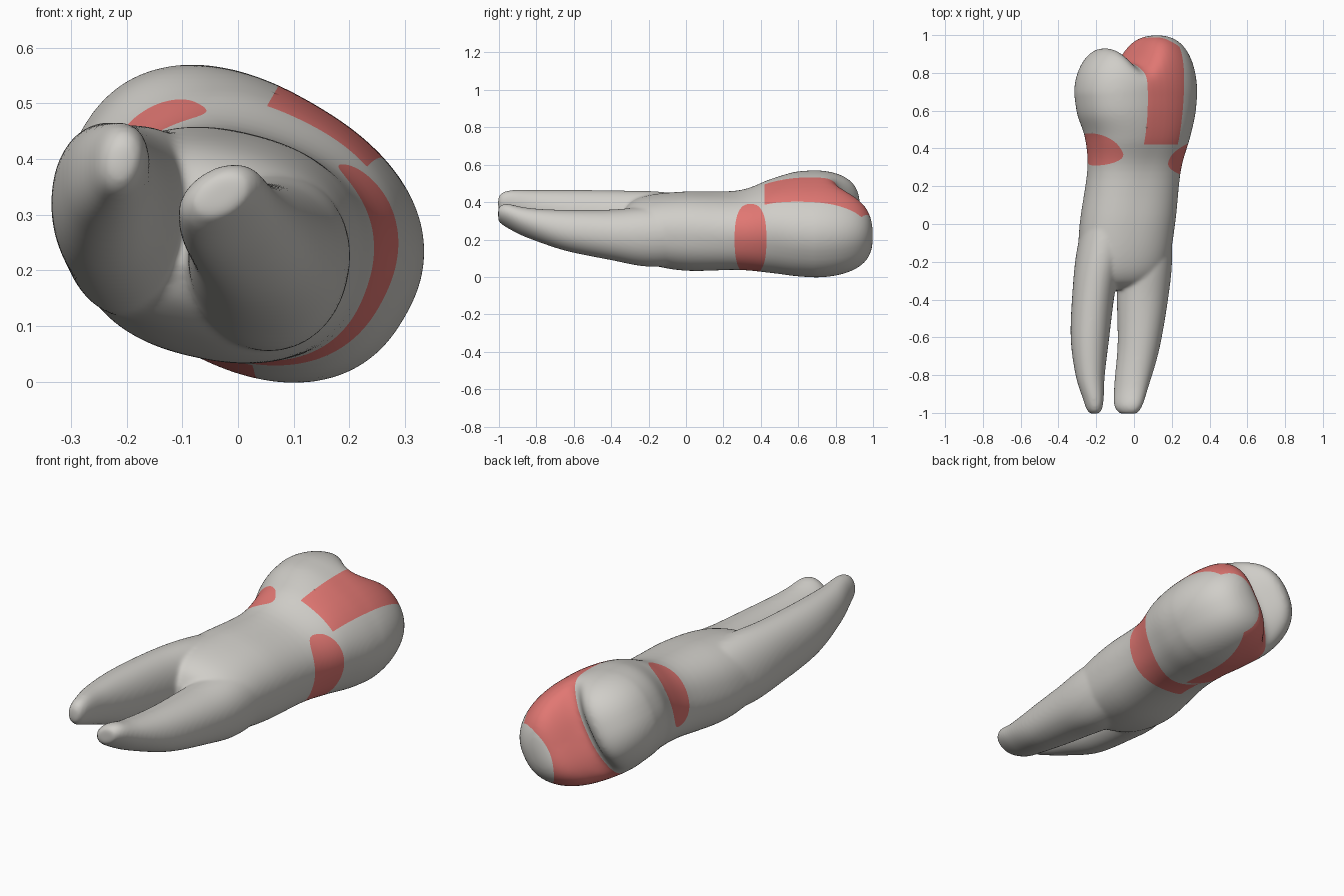
import bpy
import bmesh
from math import cos, sin, pi, exp, copysign, radians
from mathutils import Vector

cube = bpy.data.objects.get("Cube")
if cube:
    bpy.data.objects.remove(cube, do_unlink=True)

# Crown axes: ACROSS runs from cusp to cusp, ALONG follows the groove
ACROSS = Vector((0.866, 0, -0.5))
ALONG = Vector((0.5, 0, 0.866))
CENTER = Vector((0, 0, 0.285))
SEGMENTS = 64


def material(name, color):
    mat = bpy.data.materials.new(name)
    mat.use_nodes = True
    mat.diffuse_color = (*color, 1)
    bsdf = mat.node_tree.nodes["Principled BSDF"]
    bsdf.inputs["Base Color"].default_value = (*color, 1)
    bsdf.inputs["Roughness"].default_value = 0.6
    return mat


def smooth_rings(rings, steps=6):
    """Catmull-Rom interpolation of the ring data."""
    pts = [rings[0]] + rings + [rings[-1]]
    out = []
    for p, q, r, s in zip(pts, pts[1:], pts[2:], pts[3:]):
        for i in range(steps):
            t = i / steps
            out.append([0.5 * (2 * b + (c - a) * t
                               + (2 * a - 5 * b + 4 * c - d) * t * t
                               + (3 * b - a - 3 * c + d) * t ** 3)
                        for a, b, c, d in zip(p, q, r, s)])
    return out + [rings[-1]]


def outline(ring, power, scale=1.0):
    y, x, z, a, b, tilt = ring
    ct, st = cos(radians(tilt)), sin(radians(tilt))
    points = []
    for i in range(SEGMENTS):
        c, s = cos(2 * pi * i / SEGMENTS), sin(2 * pi * i / SEGMENTS)
        u = copysign(abs(c) ** (2 / power), c) * a * scale
        v = copysign(abs(s) ** (2 / power), s) * b * scale
        points.append(Vector((x + u * ct + v * st, y, z - u * st + v * ct)))
    return points


def cusp_cap(ring, power):
    """Domed biting surface: two cusps parted by a groove."""
    loops = []
    for i in range(1, 24):
        k = 1 - (i / 24) ** 2
        points = outline(ring, power, k)
        for p in points:
            s = (p - CENTER).dot(ACROSS)
            dome = (0.298 + 0.13 * s) * (1 - k ** 3.4) ** 0.5
            groove = 0.13 * exp(-((s + 0.055) / 0.085) ** 2) * (1 - k ** 6)
            p.y += dome - groove
        loops.append(points)
    return loops


def loft(bm, loops):
    rows = [[bm.verts.new(p) for p in loop] for loop in loops]
    for lower, upper in zip(rows, rows[1:]):
        for i in range(SEGMENTS):
            j = (i + 1) % SEGMENTS
            bm.faces.new((lower[i], lower[j], upper[j], upper[i]))
    for row in (rows[0], rows[-1]):
        center = bm.verts.new(sum((v.co for v in row), Vector()) / SEGMENTS)
        for i in range(SEGMENTS):
            bm.faces.new((row[i], row[(i + 1) % SEGMENTS], center))


# Ring data: y, x, z, half width, half height, tilt in degrees
trunk = [
    [-0.345, -0.07, 0.26, 0.10, 0.06, 12],
    [-0.3, -0.065, 0.26, 0.18, 0.13, 12],
    [-0.2, -0.055, 0.253, 0.237, 0.178, 12],
    [0.0, -0.035, 0.245, 0.252, 0.206, 12],
    [0.28, 0.0, 0.25, 0.248, 0.20, 20],
    [0.45, 0.018, 0.272, 0.278, 0.23, 27],
    [0.58, 0.012, 0.283, 0.32, 0.246, 30],
    [0.69, 0.009, 0.2835, 0.336, 0.25, 30],
]
right_root = [
    [0.2, -0.11, 0.27, 0.09, 0.12, 12],
    [0.05, -0.14, 0.28, 0.115, 0.15, 12],
    [-0.15, -0.178, 0.285, 0.125, 0.172, 8],
    [-0.35, -0.212, 0.302, 0.113, 0.16, 2],
    [-0.6, -0.233, 0.328, 0.102, 0.137, 2],
    [-0.8, -0.232, 0.365, 0.077, 0.10, 5],
    [-0.93, -0.215, 0.39, 0.053, 0.075, 10],
    [-0.985, -0.21, 0.395, 0.038, 0.055, 10],
    [-1.005, -0.21, 0.395, 0.019, 0.027, 10],
]
left_root = [
    [0.2, 0.045, 0.225, 0.11, 0.11, 12],
    [0.0, 0.055, 0.22, 0.135, 0.15, 12],
    [-0.2, 0.057, 0.215, 0.143, 0.16, 10],
    [-0.4, 0.045, 0.225, 0.135, 0.135, 5],
    [-0.65, 0.025, 0.25, 0.112, 0.108, -10],
    [-0.85, -0.012, 0.29, 0.095, 0.075, -25],
    [-0.96, -0.03, 0.328, 0.08, 0.055, -30],
    [-1.004, -0.03, 0.335, 0.05, 0.032, -30],
]

bm = bmesh.new()
crown_loops = [outline(r, 2.3) for r in smooth_rings(trunk)]
loft(bm, crown_loops + cusp_cap(trunk[-1], 2.3))
for root in (right_root, left_root):
    loft(bm, [outline(r, 2.1) for r in smooth_rings(root)])
# Each shell is closed, so normals can be made to face outward
bmesh.ops.recalc_face_normals(bm, faces=bm.faces)
mesh = bpy.data.meshes.new("tooth")
bm.to_mesh(mesh)
bm.free()
tooth = bpy.data.objects.new("tooth", mesh)
bpy.context.collection.objects.link(tooth)

# Fuse crown and roots into one soft skin
fuse = tooth.modifiers.new("fuse", "REMESH")
fuse.mode = "VOXEL"
fuse.voxel_size = 0.008
soften = tooth.modifiers.new("soften", "SMOOTH")
soften.factor = 0.5
soften.iterations = 16
graph = bpy.context.evaluated_depsgraph_get()
skin = bpy.data.meshes.new_from_object(tooth.evaluated_get(graph))
tooth.modifiers.clear()
tooth.data = skin
bpy.data.meshes.remove(mesh)

skin.materials.clear()
skin.materials.append(material("enamel grey", (0.63, 0.615, 0.58)))
skin.materials.append(material("marked red", (0.75, 0.185, 0.17)))


def marking(p):
    """Positive inside the red areas, zero on their borders."""
    s, t = (p - CENTER).dot(ACROSS), (p - CENTER).dot(ALONG)
    # Band over the crown, leaving the tip of one cusp bare
    band = min(p.y - 0.42, s + 0.06, 0.15 + 0.08 * (p.y - 0.42) - s)
    if p.y > 0.85:
        band = min(band, 0.1 * (((s - 0.19) / 0.11) ** 2 + (t / 0.15) ** 2 - 1))
    # Rounded patch on each side of the neck
    if s > 0:
        u, w = (p.z - 0.2) / 0.19, (p.y - 0.345) / 0.085
    else:
        u, w = (t + 0.01) / 0.16, (p.y - 0.395) / 0.085
    patch = 1 - abs(u) ** 2.6 - abs(w) ** 2.6
    return max(band, min(0.05 * patch, abs(s) - 0.06))


for face in skin.polygons:
    face.use_smooth = True
    face.material_index = int(marking(face.center) > 0)

# Slide the skin's points onto the red borders so the edges are clean
plain, red = set(), set()
for face in skin.polygons:
    (red if face.material_index else plain).update(face.vertices)
STEP = 0.001
for index in plain & red:
    v = skin.vertices[index]
    for _ in range(2):
        value = marking(v.co)
        slope = Vector([(marking(v.co + d) - value) / STEP for d in
                        (Vector((STEP, 0, 0)), Vector((0, STEP, 0)), Vector((0, 0, STEP)))])
        slope -= v.normal * slope.dot(v.normal)
        if slope.length > 0.1:
            move = -value / slope.length
            v.co += slope.normalized() * max(-0.006, min(0.006, move))
